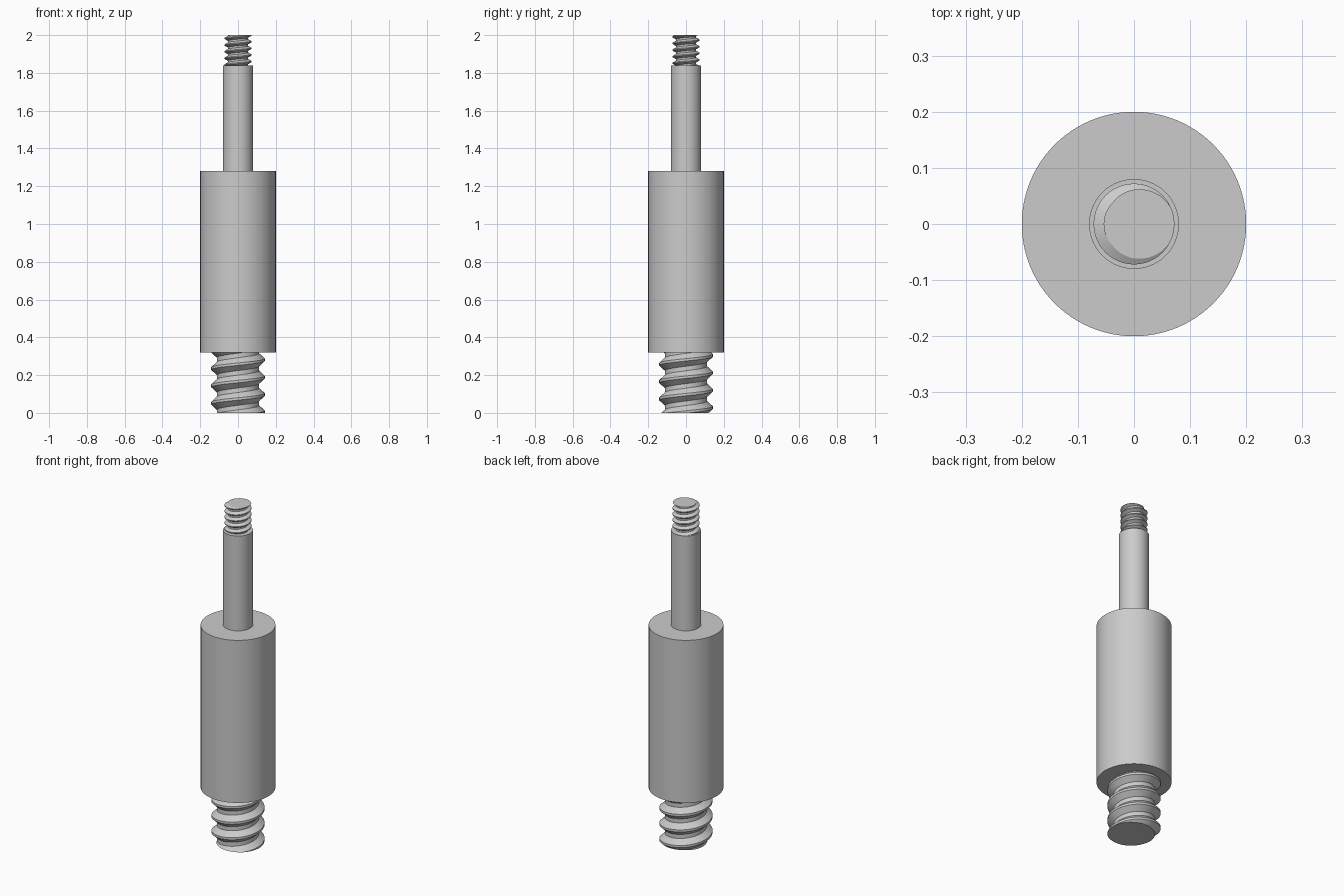
import bpy, bmesh, math
from mathutils import Vector

cube = bpy.data.objects.get("Cube")
if cube:
    bpy.data.objects.remove(cube, do_unlink=True)

steel = bpy.data.materials.new("plain_grey_metal")
steel.use_nodes = True
GREY = (0.6, 0.6, 0.6, 1)
steel.diffuse_color = GREY
steel.node_tree.nodes["Principled BSDF"].inputs["Base Color"].default_value = GREY


def finish(name, bm):
    bmesh.ops.recalc_face_normals(bm, faces=bm.faces)
    mesh = bpy.data.meshes.new(name)
    bm.to_mesh(mesh)
    bm.free()
    mesh.materials.append(steel)
    obj = bpy.data.objects.new(name, mesh)
    bpy.context.collection.objects.link(obj)
    bpy.ops.object.select_all(action="DESELECT")
    obj.select_set(True)
    bpy.context.view_layer.objects.active = obj
    bpy.ops.object.shade_smooth_by_angle(angle=math.radians(30))


def cylinder(name, radius, z0, z1):
    bm = bmesh.new()
    bmesh.ops.create_cone(bm, cap_ends=True, segments=96, radius1=radius,
                          radius2=radius, depth=z1 - z0)
    bmesh.ops.translate(bm, verts=bm.verts, vec=(0, 0, (z0 + z1) / 2))
    finish(name, bm)


def thread(name, outer, root, pitch, z0, z1, z_crest, segments=64):
    """Sweep a tooth profile along a right-handed helix, then trim both ends flat."""
    crest, gap = 0.07 * pitch, 0.13 * pitch
    profile = [(outer, -crest), (outer, crest), (root, pitch / 2 - gap),
               (root, pitch / 2 + gap), (outer, pitch - crest)]
    first = math.floor((z0 - z_crest) / pitch) - 2
    last = math.ceil((z1 - z_crest) / pitch) + 2
    bm = bmesh.new()
    previous = None
    for i in range(first * segments, last * segments + 1):
        a = math.tau * i / segments
        z = z_crest + pitch * i / segments
        row = [bm.verts.new((r * math.cos(a), r * math.sin(a), z + dz))
               for r, dz in profile]
        if previous:
            for j in range(len(row) - 1):
                bm.faces.new((previous[j], row[j], row[j + 1], previous[j + 1]))
        previous = row
    bmesh.ops.remove_doubles(bm, verts=bm.verts, dist=1e-5)
    # Flat ends
    for z, direction in ((z0, -1), (z1, 1)):
        cut = bmesh.ops.bisect_plane(
            bm, geom=bm.verts[:] + bm.edges[:] + bm.faces[:], dist=1e-6,
            plane_co=Vector((0, 0, z)), plane_no=Vector((0, 0, direction)),
            clear_outer=True)
        rim = [e for e in cut["geom_cut"] if isinstance(e, bmesh.types.BMEdge)]
        bmesh.ops.contextual_create(bm, geom=rim)
    finish(name, bm)


cylinder("main_body", 0.2, 0.32, 1.28)
cylinder("upper_rod", 0.08, 1.28, 1.84)
thread("lower_thread", 0.142, 0.112, 0.092, 0, 0.32, 0.005)
thread("upper_thread", 0.072, 0.054, 0.035, 1.84, 2.0, 2.0)
